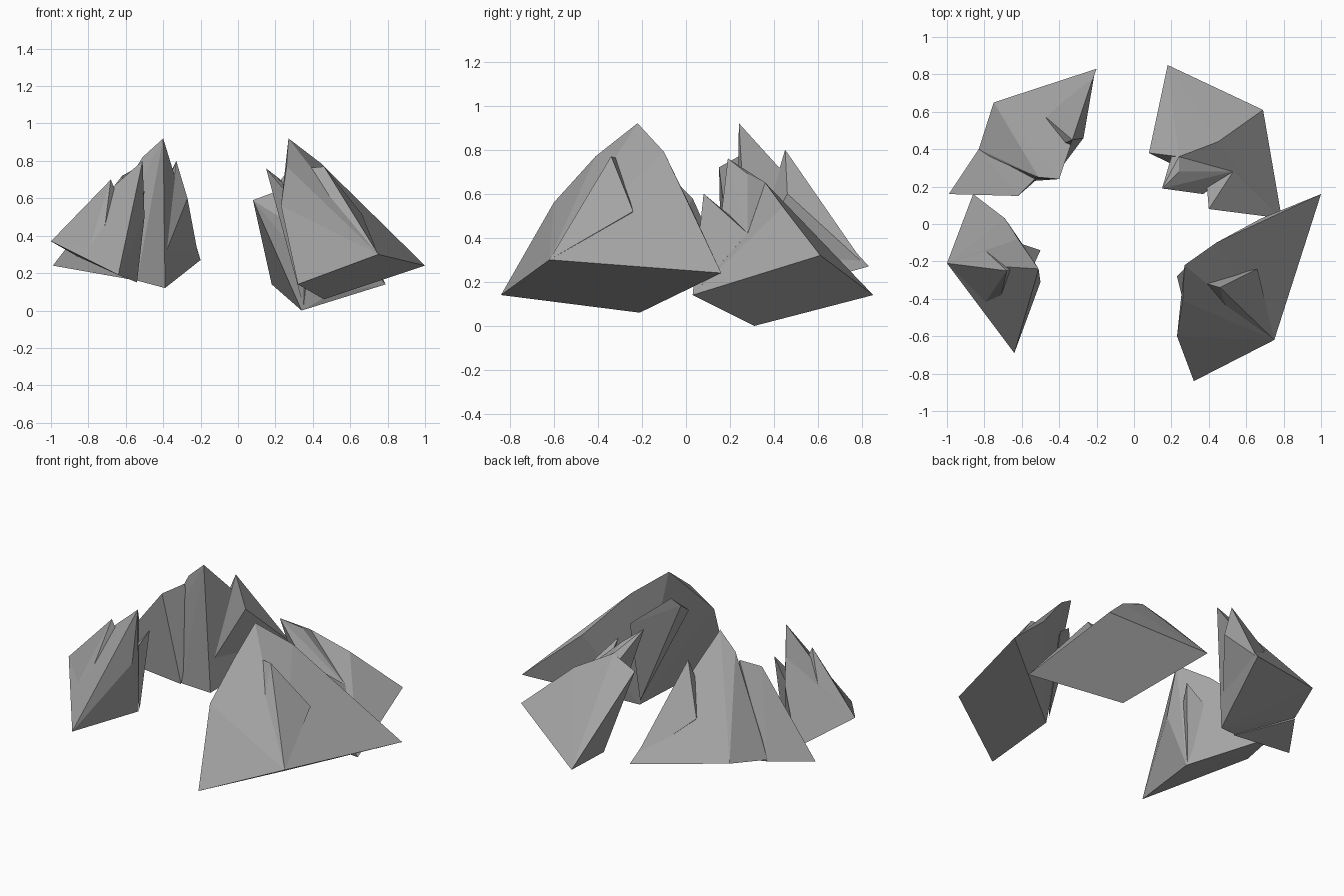
import bpy, bmesh

stone = bpy.data.materials.new("dark_stone")
stone.diffuse_color = (.37, .37, .37, 1)


def crag(name, points):
    """Faceted stone: the convex hull of a few corner points."""
    bm = bmesh.new()
    for p in points:
        bm.verts.new(p)
    bmesh.ops.convex_hull(bm, input=bm.verts[:])
    loose = [v for v in bm.verts if not v.link_faces]
    bmesh.ops.delete(bm, geom=loose, context='VERTS')
    bmesh.ops.recalc_face_normals(bm, faces=bm.faces[:])
    me = bpy.data.meshes.new(name)
    bm.to_mesh(me)
    bm.free()
    me.materials.append(stone)
    ob = bpy.data.objects.new(name, me)
    bpy.context.collection.objects.link(ob)
    return ob


def rock(name, core, *spurs):
    """Main stone with smaller jagged peaks fused on."""
    body = crag(name, core)
    bpy.context.view_layer.objects.active = body
    for pts in spurs:
        part = crag("peak_helper", pts)
        mod = body.modifiers.new("fuse", 'BOOLEAN')
        mod.operation = 'UNION'
        mod.solver = 'EXACT'
        mod.object = part
        bpy.ops.object.modifier_apply(modifier=mod.name)
        bpy.data.objects.remove(part)
    return body


# Front right rock: tilted base, arched ridge, outer peak, inner peak
rock("front_right_rock",
     [(.32, -.84, .14), (.75, -.62, .30), (1, .16, .24), (.46, -.21, .06),
      (.23, -.6, .56), (.26, -.41, .77), (.27, -.22, .92), (.44, -.1, .79),
      (.68, .03, .52)],
     [(.46, -.34, .77), (.66, -.24, .52), (.75, -.62, .30), (.53, -.57, .38),
      (.4, -.3, .4), (.36, -.31, .76)],
     [(.23, -.28, .70), (.45, -.2, .09), (.26, -.40, .62), (.45, -.1, .6),
      (.27, -.24, .75)])

# Back right rock: low ridge with two side peaks
rock("back_right_rock",
     [(.79, .03, .14), (.69, .61, .32), (.18, .85, .14), (.34, .31, 0),
      (.5, .19, .09), (.24, .36, .65), (.08, .38, .59), (.45, .44, .54)],
     [(.15, .19, .76), (.24, .28, .69), (.37, .16, .5), (.53, .28, .42),
      (.24, .36, .65), (.2, .36, .62), (.35, .3, .02)],
     [(.40, .08, .60), (.53, .28, .42), (.79, .03, .14), (.5, .19, .09),
      (.39, .2, .5)])

# Back left rock: tall central peak with one on either side
rock("back_left_rock",
     [(-.2, .83, .27), (-.75, .65, .35), (-.83, .40, .30), (-.77, .36, .39),
      (-.39, .29, .12), (-.54, .23, .16), (-.40, .24, .92), (-.51, .25, .82),
      (-.57, .24, .6)],
     [(-.33, .45, .80), (-.47, .57, .52), (-.27, .46, .60), (-.29, .58, .55),
      (-.21, .81, .28), (-.39, .3, .3), (-.4, .42, .6)],
     [(-.62, .15, .72), (-.77, .36, .39), (-.83, .40, .29), (-.99, .16, .24),
      (-.54, .22, .16), (-.5, .27, .5), (-.53, .24, .77)])

# Front left rock: smallest, with outer and inner peaks
rock("front_left_rock",
     [(-.86, .16, .29), (-1, -.21, .37), (-.64, -.69, .19), (-.54, -.19, .15),
      (-.5, -.31, .5), (-.51, -.24, .80), (-.62, -.08, .69), (-.69, .03, .58)],
     [(-.68, -.25, .70), (-1, -.21, .37), (-.84, -.1, .48), (-.71, -.38, .46),
      (-.6, -.22, .5), (-.81, -.44, .29)],
     [(-.5, -.14, .64), (-.54, -.18, .16), (-.55, -.25, .5), (-.62, -.1, .5)])
